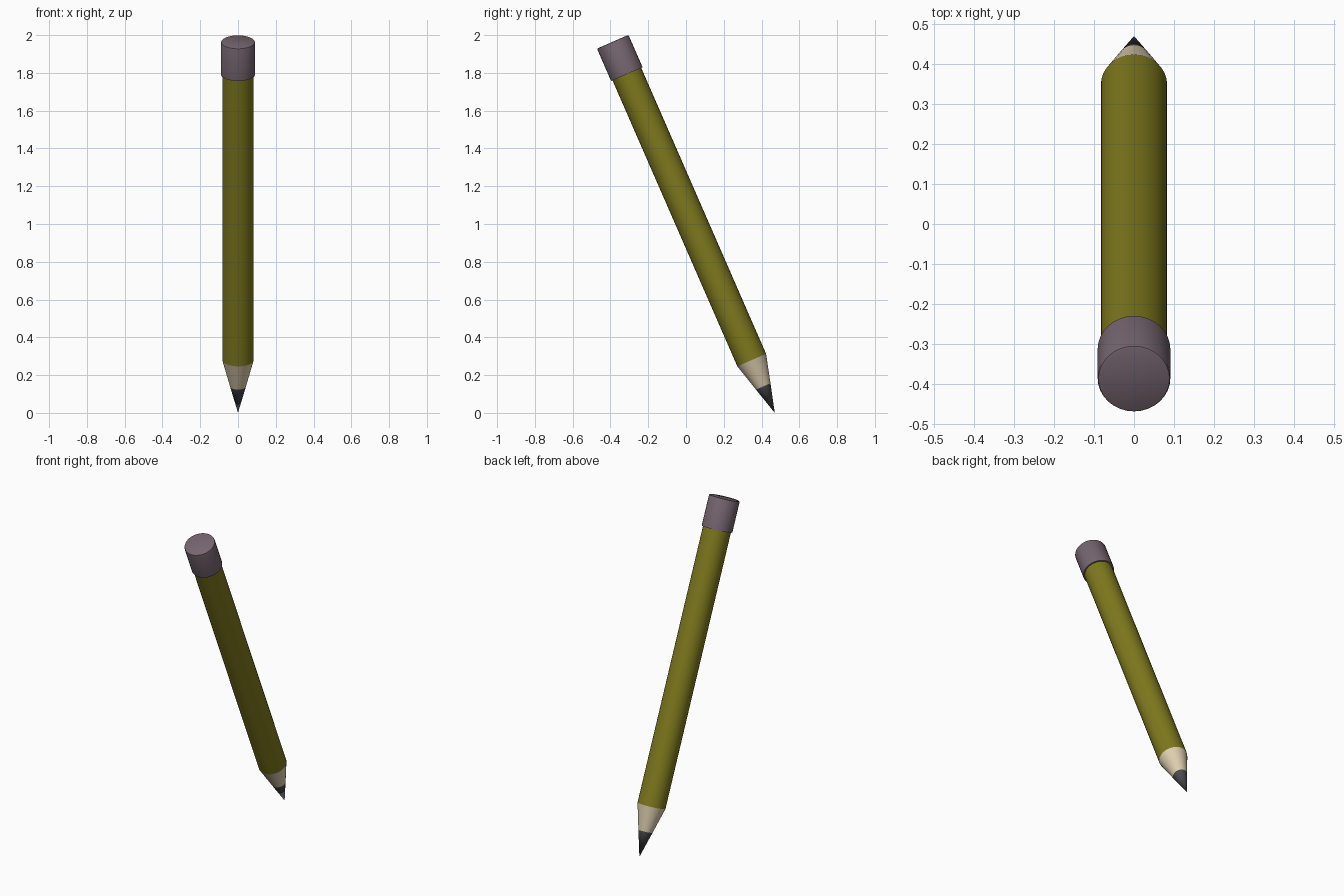
import bpy
from math import radians, sin, cos, tau

if "Cube" in bpy.data.objects:
    bpy.data.objects.remove(bpy.data.objects["Cube"])

TILT = radians(23.59)
TIP = (0, 0.47, 0)
SIDES = 32


def lathe(name, profile, color):
    """Revolve (radius, height) points about the pencil axis, then lean the part."""
    verts, faces, rings = [], [], []
    for r, h in profile:
        n = SIDES if r > 0 else 1
        rings.append(range(len(verts), len(verts) + n))
        verts += [(r * cos(tau * i / n), r * sin(tau * i / n), h) for i in range(n)]
    for a, b in zip(rings, rings[1:]):
        for i in range(SIDES):
            j = (i + 1) % SIDES
            if len(a) == 1:
                faces.append((a[0], b[j], b[i]))
            else:
                faces.append((a[i], a[j], b[j], b[i]))
    # flat end caps
    if len(rings[0]) > 1:
        faces.append(tuple(reversed(rings[0])))
    faces.append(tuple(rings[-1]))

    mesh = bpy.data.meshes.new(name)
    mesh.from_pydata(verts, [], faces)
    obj = bpy.data.objects.new(name, mesh)
    bpy.context.collection.objects.link(obj)
    obj.location = TIP
    obj.rotation_euler.x = TILT

    mat = bpy.data.materials.new(name + "_color")
    mat.diffuse_color = (*color, 1)
    mat.use_nodes = True
    mat.node_tree.nodes["Principled BSDF"].inputs["Base Color"].default_value = mat.diffuse_color
    mesh.materials.append(mat)

    bpy.ops.object.select_all(action='DESELECT')
    obj.select_set(True)
    bpy.context.view_layer.objects.active = obj
    bpy.ops.object.shade_smooth_by_angle(angle=radians(30))
    return obj


# Sharpened end: dark lead point and bare wood cone
lathe("lead_tip", [(0, 0), (0.042, 0.153)], (0.07, 0.07, 0.075))
lathe("wood_cone", [(0.042, 0.153), (0.083, 0.305)], (0.72, 0.61, 0.42))

# Painted shaft
lathe("shaft", [(0.083, 0.305), (0.083, 1.97)], (0.21, 0.19, 0.012))

# Eraser cap with a slightly softened rim
lathe("eraser", [(0.091, 1.957), (0.091, 2.137), (0.089, 2.142), (0.085, 2.144)],
      (0.18, 0.13, 0.16))
